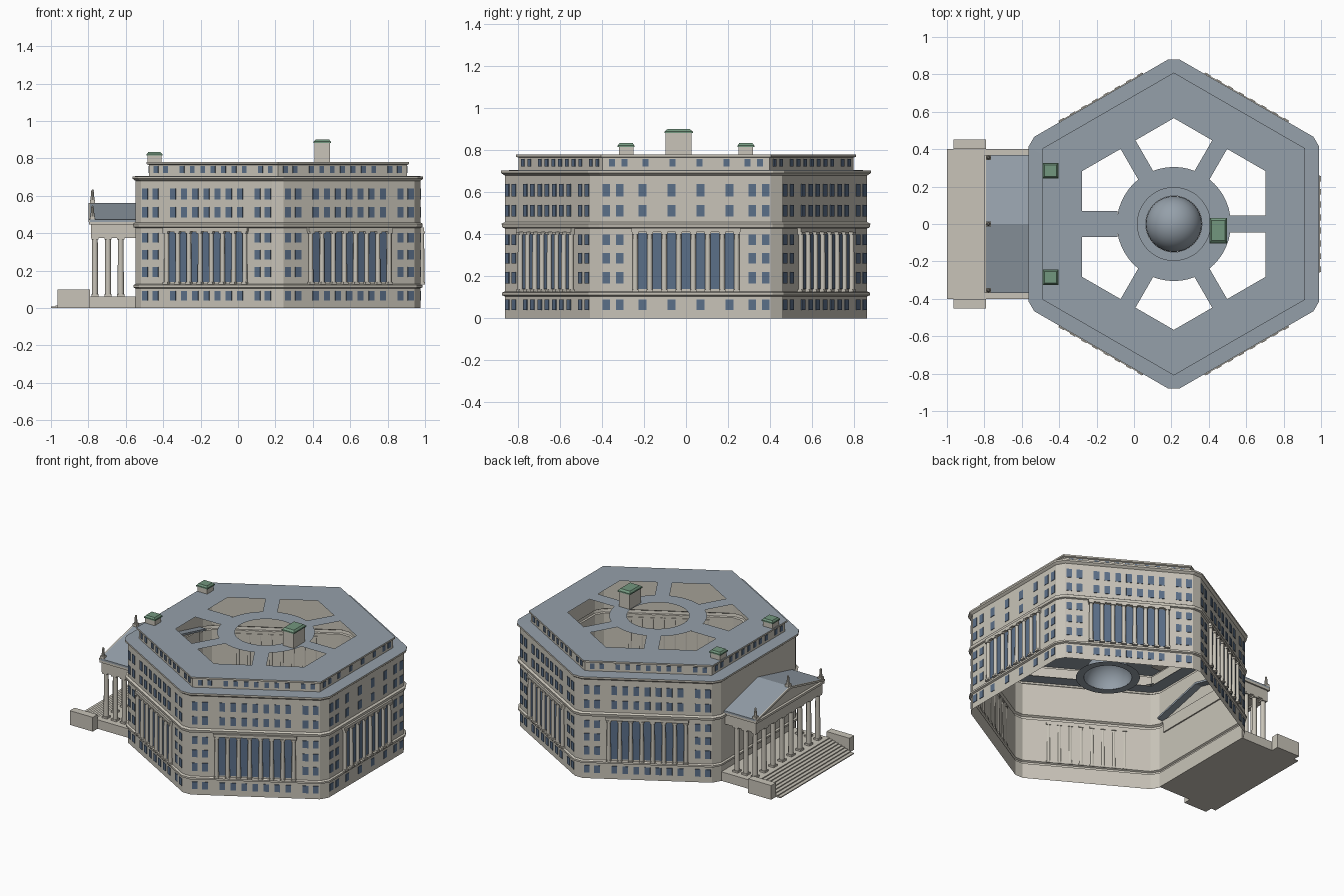
import bpy, bmesh, math
from mathutils import Matrix, Vector

old = bpy.data.objects.get("Cube")
if old:
    bpy.data.objects.remove(old)

CX, APO, SIXTH = 0.213, 0.762, math.pi / 3


def material(name, rgb):
    m = bpy.data.materials.new(name)
    m.use_nodes = True
    m.diffuse_color = (*rgb, 1)
    m.node_tree.nodes["Principled BSDF"].inputs["Base Color"].default_value = (*rgb, 1)
    return m


STONE = material("pale stone", (0.58, 0.55, 0.48))
SLATE = material("slate roof", (0.30, 0.35, 0.40))
GLASS = material("blue glass", (0.105, 0.16, 0.25))
GREEN = material("green copper", (0.17, 0.31, 0.21))


def finish(bm, name, mat, smooth=False):
    me = bpy.data.meshes.new(name)
    bm.to_mesh(me)
    bm.free()
    ob = bpy.data.objects.new(name, me)
    me.materials.append(mat)
    bpy.context.collection.objects.link(ob)
    if smooth:
        bpy.ops.object.select_all(action="DESELECT")
        ob.select_set(True)
        bpy.context.view_layer.objects.active = ob
        bpy.ops.object.shade_smooth_by_angle(angle=math.radians(40))
    return ob


def box(bm, x, y, z, mat=Matrix(), taper=1.0):
    """Box between three (low, high) ranges, its top scaled by taper."""
    mid = Vector((sum(x) / 2, sum(y) / 2, sum(z) / 2))
    size = Matrix.Diagonal((x[1] - x[0], y[1] - y[0], z[1] - z[0], 1))
    vs = bmesh.ops.create_cube(bm, size=1)["verts"]
    for v in vs:
        if v.co.z > 0:
            v.co.xy *= taper
    bmesh.ops.transform(bm, matrix=mat @ Matrix.Translation(mid) @ size, verts=vs)


def column(bm, x, y, z, r, mat=Matrix(), sides=12):
    """Tapered shaft with square base and capital."""
    h = z[1] - z[0]
    bmesh.ops.create_cone(bm, cap_ends=True, segments=sides, radius1=r, radius2=r * 0.88, depth=h,
                          matrix=mat @ Matrix.Translation((x, y, z[0] + h / 2)))
    for lo in (z[0], z[1] - 0.012):
        box(bm, (x - r * 1.15, x + r * 1.15), (y - r * 1.15, y + r * 1.15), (lo, lo + 0.012), mat)


def facade(k):
    return Matrix.Translation((CX, 0, 0)) @ Matrix.Rotation(k * SIXTH, 4, "Z")


def hex_ring(bm, apothem, z, cut):
    """Hexagon loop with clipped corners, or sharp ones when cut is 0."""
    half = apothem * math.tan(SIXTH / 2) - cut
    ends = (-half, half) if cut else (half,)
    return [bm.verts.new(facade(k) @ Vector((apothem, t, z))) for k in range(6) for t in ends]


def loft(name, profile, mat, cut):
    bm = bmesh.new()
    rings = [hex_ring(bm, a, z, cut) for a, z in profile]
    for lo, hi in zip(rings, rings[1:]):
        n = len(lo)
        for i in range(n):
            bm.faces.new((lo[i], lo[(i + 1) % n], hi[(i + 1) % n], hi[i]))
    return finish(bm, name, mat)


# Hollow hexagonal walls with moulded bands, then ledge and attic
loft("outer_walls", [(APO, 0), (APO, 0.105), (0.773, 0.11), (0.773, 0.122), (APO, 0.128),
                     (APO, 0.428), (0.772, 0.432), (0.775, 0.45), (APO, 0.458), (APO, 0.68),
                     (0.77, 0.686), (0.777, 0.692), (0.777, 0.704)], STONE, 0.035)
loft("cornice_ledge", [(0.777, 0.704), (0.69, 0.706)], SLATE, 0.035)
loft("attic_walls", [(0.69, 0.7), (0.69, 0.765), (0.701, 0.769), (0.701, 0.78)], STONE, 0)

# Flat roof: outer frame, central ring and six spokes around open courts
loft("roof_frame", [(0.701, 0.78), (0.49, 0.78)], SLATE, 0)


def annulus(bm, inner, outer, z, n=48):
    rings = [[bm.verts.new((CX + r * math.cos(i * math.tau / n), r * math.sin(i * math.tau / n), z))
              for i in range(n)] for r in (inner, outer)]
    for i in range(n):
        j = (i + 1) % n
        bm.faces.new((rings[0][i], rings[1][i], rings[1][j], rings[0][j]))


bm = bmesh.new()
annulus(bm, 0.195, 0.305, 0.78)
for k in range(6):
    w = 0.07 if k == 3 else 0.046
    bm.faces.new([bm.verts.new(facade(k) @ Vector((r, t, 0.78)))
                  for r, t in ((0.30, -w), (0.49, -w), (0.49, w), (0.30, w))])
finish(bm, "roof_spokes", SLATE)

# Inner dome with a flat brim, below the round opening
bm = bmesh.new()
dome = bmesh.ops.create_uvsphere(bm, u_segments=32, v_segments=16, radius=0.15)["verts"]
bmesh.ops.delete(bm, geom=[v for v in dome if v.co.z < -0.001], context="VERTS")
bmesh.ops.translate(bm, vec=(CX, 0, 0.33), verts=bm.verts)
annulus(bm, 0.15, 0.2, 0.33)
finish(bm, "court_dome", SLATE, True)

# Windows, columns and bay frames for each side (side 3 carries the portico)
panes, shafts, frames = bmesh.new(), bmesh.new(), bmesh.new()
BAY = 0.069
pairs = [s * (0.347 + d) for s in (-1, 1) for d in (-0.032, 0.032)]
bays = [BAY * i for i in range(-3, 4)]
PANE_ROWS = ((0.04, 0.09), (0.485, 0.54), (0.58, 0.64))
SIDE_ROWS = ((0.165, 0.22), (0.26, 0.31), (0.35, 0.4))


def pane(k, t, z, width, apothem=APO):
    box(panes, (apothem + 0.0006, apothem + 0.004), (t - width / 2, t + width / 2), z, facade(k))


for k in range(6):
    middle = bays[::2] if k == 0 else bays
    for t in pairs + middle:
        pane(k, t * 0.93, (0.722, 0.758), 0.028, 0.69)
    if k == 3:
        continue
    for z in PANE_ROWS:
        for t in pairs + middle:
            pane(k, t, z, 0.036)
    for z in SIDE_ROWS:
        for t in pairs:
            pane(k, t, z, 0.036)
    for t in bays:
        pane(k, t, (0.14, 0.405), 0.046)
    for i in range(8):
        column(shafts, 0.771, BAY * (i - 3.5), (0.126, 0.41), 0.0135, facade(k), 10)
    box(frames, (0.763, 0.782), (-0.26, 0.26), (0.41, 0.43), facade(k))
finish(panes, "windows", GLASS)
finish(shafts, "facade_columns", STONE, True)
finish(frames, "bay_lintels", STONE)

# Rooftop chimneys with copper caps
bodies, caps = bmesh.new(), bmesh.new()
for x, y, z in (((-0.483, -0.41), (0.25, 0.32), 0.815), ((-0.483, -0.41), (-0.32, -0.25), 0.815),
                ((0.41, 0.492), (-0.097, 0.027), 0.882)):
    box(bodies, x, y, (0.775, z))
    box(caps, (x[0] - 0.006, x[1] + 0.006), (y[0] - 0.006, y[1] + 0.006), (z, z + 0.008))
    box(caps, (x[0] - 0.004, x[1] + 0.004), (y[0] - 0.004, y[1] + 0.004), (z + 0.008, z + 0.019), taper=0.8)
finish(bodies, "chimneys", STONE)
finish(caps, "chimney_caps", GREEN)

# Portico platform, steps and cheek blocks
bm = bmesh.new()
box(bm, (-0.79, -0.545), (-0.4, 0.4), (0, 0.062))
finish(bm, "portico_platform", STONE)
bm = bmesh.new()
STEPS = 9
for i in range(STEPS):
    x = -1 + 0.21 * i / STEPS
    box(bm, (x, x + 0.21 / STEPS), (-0.4, 0.4), (0, 0.062 * (i + 1) / STEPS))
finish(bm, "portico_steps", STONE)
bm = bmesh.new()
for s in (-1, 1):
    box(bm, (-0.965, -0.79), sorted((0.4 * s, 0.452 * s)), (0, 0.098))
finish(bm, "cheek_blocks", STONE)

# Portico columns: a front row and side returns
bm = bmesh.new()
for i in range(8):
    column(bm, -0.765, -0.34 + 0.68 * i / 7, (0.062, 0.378), 0.017)
for x in (-0.695, -0.627):
    for y in (-0.34, 0.34):
        column(bm, x, y, (0.062, 0.378), 0.017)
finish(bm, "portico_columns", STONE, True)

# Entablature, pediment with raised frame, and gabled roof
bm = bmesh.new()
box(bm, (-0.787, -0.54), (-0.36, 0.36), (0.375, 0.445))
box(bm, (-0.797, -0.54), (-0.37, 0.37), (0.445, 0.46))
finish(bm, "entablature", STONE)


def gable(name, mat, x, outline):
    bm = bmesh.new()
    face = bm.faces.new([bm.verts.new((x[0], y, z)) for y, z in outline])
    new = bmesh.ops.extrude_face_region(bm, geom=[face])["geom"]
    bmesh.ops.translate(bm, vec=(x[1] - x[0], 0, 0), verts=[g for g in new if isinstance(g, bmesh.types.BMVert)])
    bmesh.ops.recalc_face_normals(bm, faces=bm.faces)
    finish(bm, name, mat)


rake = [(-0.37, 0.46), (0, 0.548), (0.37, 0.46), (0.37, 0.472), (0, 0.562), (-0.37, 0.472)]
gable("tympanum", STONE, (-0.78, -0.775), [(-0.35, 0.46), (0.35, 0.46), (0, 0.55)])
gable("pediment_frame", STONE, (-0.799, -0.79), rake)
gable("portico_roof", SLATE, (-0.79, -0.5), rake)

# Standing figures on the eaves and ridge
bm = bmesh.new()
for y, z in ((-0.355, 0.465), (0.355, 0.465), (0, 0.552)):
    box(bm, (-0.792, -0.764), (y - 0.014, y + 0.014), (z, z + 0.025))
    bmesh.ops.create_cone(bm, cap_ends=True, segments=8, radius1=0.011, radius2=0.007, depth=0.045,
                          matrix=Matrix.Translation((-0.778, y, z + 0.047)))
    bmesh.ops.create_icosphere(bm, subdivisions=1, radius=0.008,
                               matrix=Matrix.Translation((-0.778, y, z + 0.075)))
finish(bm, "roof_figures", STONE)
